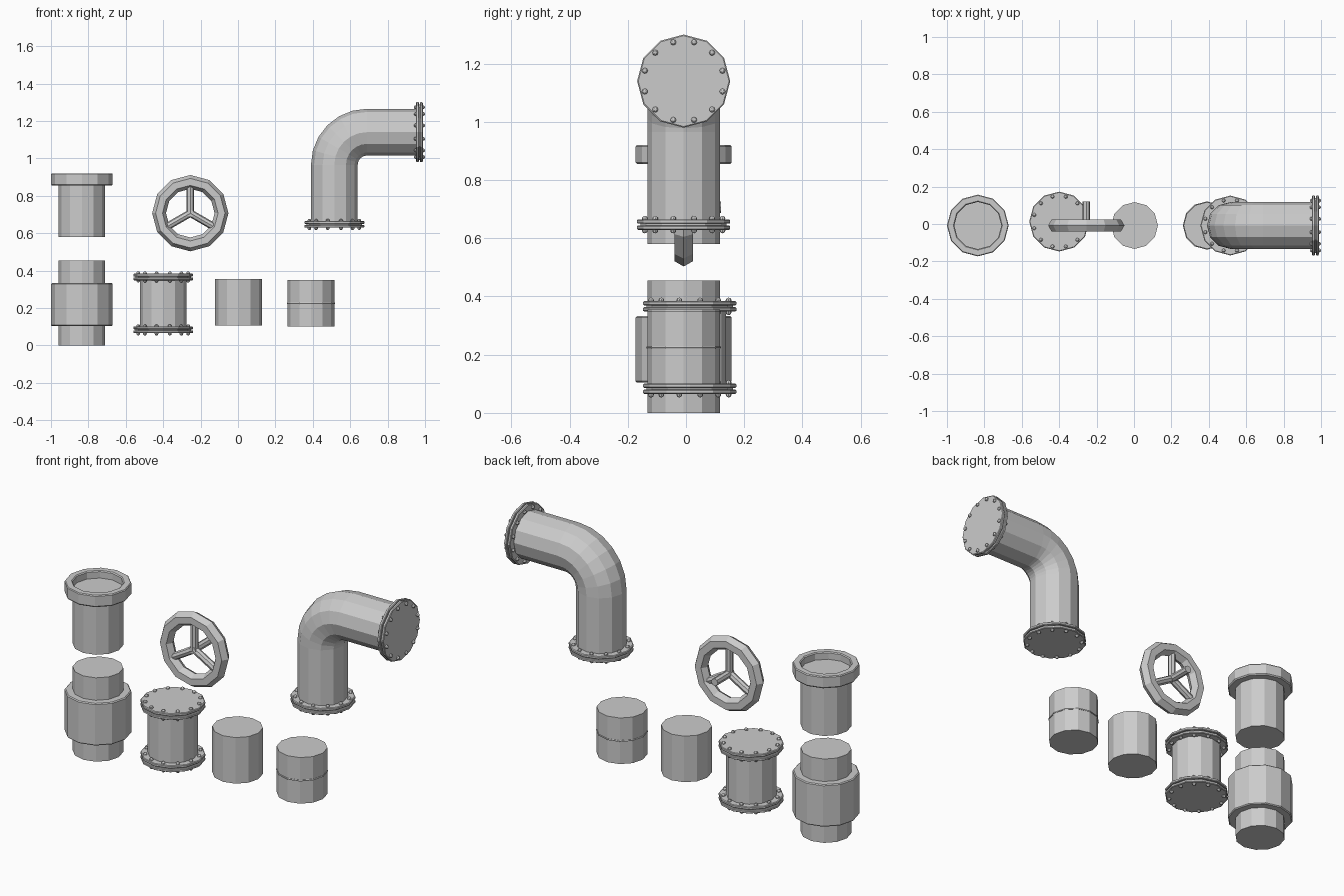
import bpy, bmesh
from math import pi, cos, sin
from mathutils import Vector, Matrix

if "Cube" in bpy.data.objects:
    bpy.data.objects.remove(bpy.data.objects["Cube"])

SIDES = 12
Y = -0.008


def finish(bm, name, matrix=Matrix()):
    bmesh.ops.recalc_face_normals(bm, faces=bm.faces)
    bm.transform(matrix)
    mesh = bpy.data.meshes.new(name)
    bm.to_mesh(mesh)
    bm.free()
    ob = bpy.data.objects.new(name, mesh)
    bpy.context.collection.objects.link(ob)
    return ob


def skin(bm, rings):
    """Bridge successive vertex rings and cap both ends."""
    rows = [[bm.verts.new(p) for p in ring] for ring in rings]
    for a, b in zip(rows, rows[1:]):
        n = len(a)
        for i in range(n):
            bm.faces.new((a[i], a[(i + 1) % n], b[(i + 1) % n], b[i]))
    bm.faces.new(rows[0])
    bm.faces.new(rows[-1])


def circle(r, z, n=SIDES):
    return [Vector((r * cos(2 * pi * i / n), r * sin(2 * pi * i / n), z)) for i in range(n)]


def lathe(name, profile, x, y=Y):
    bm = bmesh.new()
    skin(bm, [circle(r, z) for r, z in profile])
    return finish(bm, name, Matrix.Translation((x, y, 0)))


def torus(name, major, minor, minor_sides, matrix):
    bm = bmesh.new()
    rows = []
    for i in range(SIDES):
        a = 2 * pi * i / SIDES
        rows.append([])
        for j in range(minor_sides):
            b = 2 * pi * j / minor_sides
            r = major + minor * cos(b)
            rows[-1].append(bm.verts.new((r * cos(a), r * sin(a), minor * sin(b))))
    for i in range(SIDES):
        p, q = rows[i], rows[(i + 1) % SIDES]
        for j in range(minor_sides):
            k = (j + 1) % minor_sides
            bm.faces.new((p[j], q[j], q[k], p[k]))
    return finish(bm, name, matrix)


def rod(name, start, end, r, n=8):
    start, end = Vector(start), Vector(end)
    d = end - start
    bm = bmesh.new()
    skin(bm, [circle(r, 0, n), circle(r, d.length, n)])
    return finish(bm, name, Matrix.Translation(start) @ d.to_track_quat('Z', 'Y').to_matrix().to_4x4())


def flange(name, matrix, skip=()):
    """Two plates around a gasket, with rounded bolt heads on both faces."""
    bm = bmesh.new()
    prof = [(.156, -.018), (.16, -.015), (.16, -.006), (.157, -.003), (.148, -.003),
            (.148, .003), (.157, .003), (.16, .006), (.16, .015), (.156, .018)]
    skin(bm, [circle(r, z) for r, z in prof])
    finish(bm, name, matrix)
    bm = bmesh.new()
    for i in range(SIDES):
        if i in skip:
            continue
        a = 2 * pi * (i + .5) / SIDES
        for z in (-.02, .02):
            bmesh.ops.create_uvsphere(bm, u_segments=8, v_segments=6, radius=.01,
                                      matrix=Matrix.Translation((.138 * cos(a), .138 * sin(a), z)))
    finish(bm, name + "_bolts", matrix)


# Socketed pipe end with an open collar
lathe("socket_pipe", [(.125, .58), (.125, .855), (.16, .855), (.165, .861), (.165, .915),
                      (.161, .92), (.131, .92), (.126, .915), (.126, .88)], -.835)

# Pipe coupling with a wide sleeve
lathe("coupling_pipe", [(.125, 0), (.125, .104), (.16, .104), (.165, .109), (.165, .328),
                        (.16, .333), (.125, .333), (.125, .455)], -.835)

# Straight pipe with two flanges
FX, FY = -.40, .013
lathe("flanged_pipe", [(.125, .083), (.125, .366)], FX, FY)
for label, z in (("lower", .083), ("upper", .366)):
    flange("flanged_pipe_%s_flange" % label, Matrix.Translation((FX, FY, z)))

# Plain pipe, and a pipe with a weld seam
lathe("plain_pipe", [(.125, .105), (.125, .355)], .003)
lathe("welded_pipe", [(.125, .10), (.125, .35)], .39)
torus("weld_seam", .125, .004, 6, Matrix.Translation((.39, Y, .225)))

# Elbow pipe: circular section swept up, round the bend and out to +x
EX, EZ, BR = .515, 1.14, .175
path = [(EX, .647, 0)]
for i in range(7):
    a = pi / 2 * i / 6
    path.append((EX + BR - BR * cos(a), EZ - BR + BR * sin(a), a))
path.append((.97, EZ, pi / 2))
bm = bmesh.new()
skin(bm, [[Matrix.Translation((x, Y, z)) @ Matrix.Rotation(a, 4, 'Y') @ p
           for p in circle(.125, 0)] for x, z, a in path])
finish(bm, "elbow_pipe")
flange("elbow_lower_flange", Matrix.Translation((EX, Y, .647)))
flange("elbow_outlet_flange", Matrix.Translation((.97, Y, EZ)) @ Matrix.Rotation(pi / 2, 4, 'Y'))

# Valve hand wheel with three spokes and a stem at the back
WX, WZ = -.255, .707
torus("wheel_rim", .167, .037, 6, Matrix.Translation((WX, Y, WZ)) @ Matrix.Rotation(pi / 2, 4, 'X'))
for i in range(3):
    a = pi / 2 + i * 2 * pi / 3
    rod("wheel_spoke_%d" % (i + 1), (WX, Y, WZ),
        (WX + .16 * cos(a), Y, WZ + .16 * sin(a)), .02)
rod("wheel_stem", (WX, Y - .018, WZ), (WX, .12, WZ), .02)
